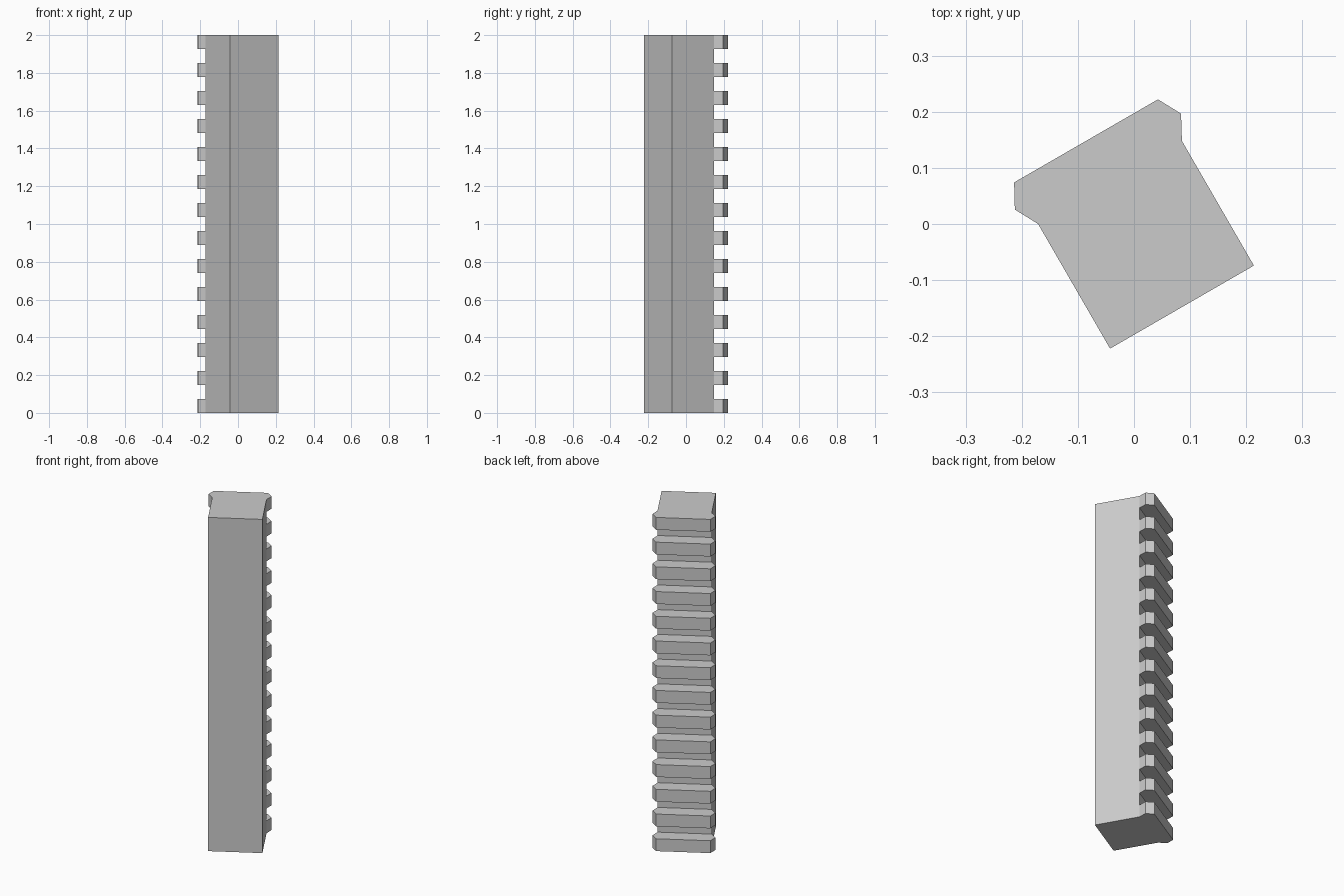
import bpy
import bmesh
from math import radians
from mathutils import Matrix, Vector

if "Cube" in bpy.data.objects:
    bpy.data.objects.remove(bpy.data.objects["Cube"], do_unlink=True)

HEIGHT = 2.0
TEETH = 14
SLICES = 2 * TEETH - 1          # teeth alternate with slots
STEP = HEIGHT / SLICES
HALF = 0.148                    # half width of the bar
FLARE = 0.171                   # half width at the widest part of a tooth
FRONT, FLOOR, MID, CREST = -0.171, 0.0855, 0.1285, 0.171

# Plain grey
grey = bpy.data.materials.new("plain_grey")
grey.use_nodes = True
colour = (0.6, 0.6, 0.6, 1.0)
grey.diffuse_color = colour
grey.node_tree.nodes["Principled BSDF"].inputs["Base Color"].default_value = colour

bm = bmesh.new()

# Bar: a rectangular section drawn up through every slice
section = [(-HALF, FRONT), (HALF, FRONT), (HALF, FLOOR), (-HALF, FLOOR)]
rings = [[bm.verts.new((x, y, i * STEP)) for x, y in section]
         for i in range(SLICES + 1)]
bm.faces.new(reversed(rings[0]))
bm.faces.new(rings[-1])
tooth_faces = []
for i, (low, high) in enumerate(zip(rings, rings[1:])):
    for k in range(4):
        n = (k + 1) % 4
        face = bm.faces.new((low[k], low[n], high[n], high[k]))
        if k == 2 and i % 2 == 0:
            tooth_faces.append(face)

# Teeth: pull out every other slice, flaring and then tapering back
for half_width, depth in ((FLARE, MID), (HALF, CREST)):
    tooth_faces = bmesh.ops.extrude_discrete_faces(bm, faces=tooth_faces)["faces"]
    for face in tooth_faces:
        for v in face.verts:
            v.co.x = half_width if v.co.x > 0 else -half_width
            v.co.y = depth

# Merge flat neighbouring faces and turn the whole bar
bmesh.ops.dissolve_limit(bm, angle_limit=radians(1), verts=bm.verts, edges=bm.edges)
bmesh.ops.recalc_face_normals(bm, faces=bm.faces)
bmesh.ops.rotate(bm, verts=bm.verts, cent=Vector((0, 0, 0)),
                 matrix=Matrix.Rotation(radians(30), 3, "Z"))

mesh = bpy.data.meshes.new("toothed_rail")
bm.to_mesh(mesh)
bm.free()
mesh.materials.append(grey)
rail = bpy.data.objects.new("toothed_rail", mesh)
bpy.context.collection.objects.link(rail)
